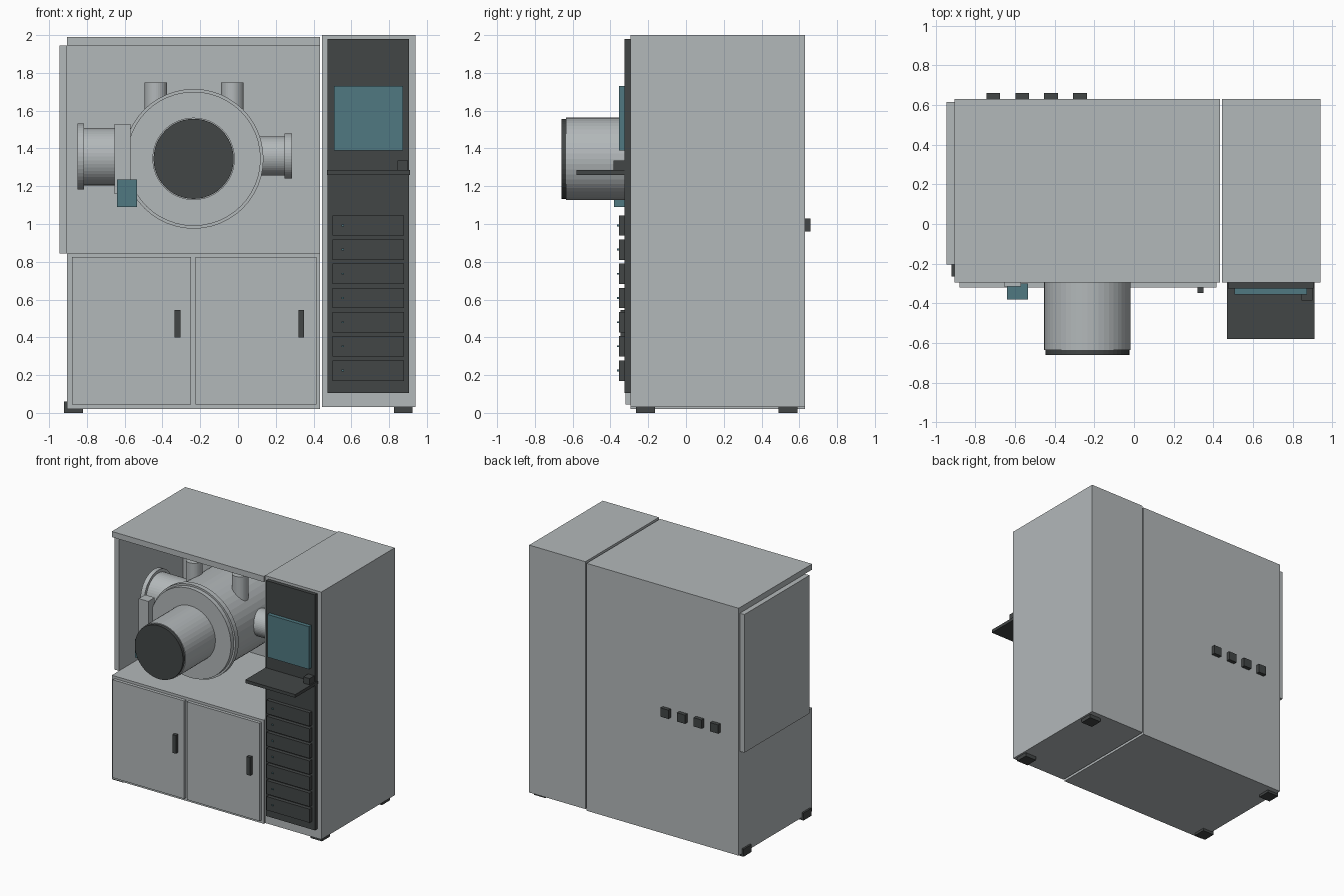
import bpy
from math import pi

cube = bpy.data.objects.get("Cube")
if cube:
    bpy.data.objects.remove(cube, do_unlink=True)


def material(name, colour):
    m = bpy.data.materials.new(name)
    m.use_nodes = True
    m.diffuse_color = (*colour, 1)
    m.node_tree.nodes["Principled BSDF"].inputs["Base Color"].default_value = (*colour, 1)
    return m


GREY = material("light grey", (0.45, 0.48, 0.49))
DARK = material("charcoal", (0.055, 0.061, 0.061))
TEAL = material("teal", (0.08, 0.19, 0.22))


def box(name, x, y, z, mat=GREY):
    """Box from its low and high limits on each axis."""
    lims = (x, y, z)
    bpy.ops.mesh.primitive_cube_add(size=1, location=[(a + b) / 2 for a, b in lims])
    ob = bpy.context.object
    ob.name = name
    ob.scale = [b - a for a, b in lims]
    ob.data.materials.append(mat)
    return ob


def tube(name, axis, centre, r, span, mat=GREY, sides=48):
    """Cylinder along an axis; centre gives the other two coordinates in order."""
    loc = list(centre)
    loc.insert("xyz".index(axis), sum(span) / 2)
    rot = {"x": (0, pi / 2, 0), "y": (pi / 2, 0, 0), "z": (0, 0, 0)}[axis]
    bpy.ops.mesh.primitive_cylinder_add(vertices=sides, radius=r, depth=span[1] - span[0],
                                        location=loc, rotation=rot)
    ob = bpy.context.object
    ob.name = name
    ob.data.materials.append(mat)
    return ob


FRONT, BACK = -0.295, 0.63
BAY = (-0.905, 0.435)

# Cabinet shell with an open bay above
box("lower_cabinet", BAY, (FRONT, BACK), (0.02, 0.845))
box("roof", BAY, (FRONT, BACK), (1.945, 1.99))
box("back_panel", BAY, (0.6, BACK), (0.845, 1.945))
box("side_panel", (-0.945, -0.905), (-0.205, 0.615), (0.845, 1.945))
box("tower", (0.445, 0.94), (FRONT, BACK), (0.03, 2.0))

# Doors and handles
for side, x, hx in (("right", (-0.88, -0.25), -0.32), ("left", (-0.225, 0.415), 0.335)):
    box(side + "_door", x, (-0.32, FRONT), (0.045, 0.825))
    box(side + "_handle", (hx - 0.015, hx + 0.015), (-0.347, -0.32), (0.4, 0.545), DARK)

# Feet
for x in (-0.92, 0.825):
    for y in (-0.265, 0.49):
        box("foot", (x, x + 0.1), (y, y + 0.1), (0, 0.06), DARK)

# Rear connectors
for i in range(4):
    x = -0.745 + i * 0.146
    box("rear_connector", (x, x + 0.07), (BACK, 0.66), (0.96, 1.03), DARK)

# Vacuum chamber
C = (-0.235, 1.345)
tube("chamber_body", "y", C, 0.335, (-0.2, 0.5))
tube("chamber_rear_flange", "y", C, 0.37, (-0.225, -0.185))
tube("chamber_front_flange", "y", C, 0.355, (-0.26, -0.225))
tube("front_barrel", "y", C, 0.218, (-0.635, -0.26))
tube("barrel_cap", "y", C, 0.212, (-0.66, -0.635), DARK)

# Ports around the chamber
for x in (-0.435, -0.03):
    tube("top_port", "z", (x, 0.07), 0.06, (1.5, 1.75), sides=32)
tube("right_port", "x", (0.16, 1.357), 0.152, (-0.815, -0.45))
tube("right_port_flange", "x", (0.16, 1.357), 0.175, (-0.85, -0.815))
tube("left_port", "x", (0.16, 1.36), 0.104, (0.0, 0.245))
tube("left_port_flange", "x", (0.16, 1.36), 0.12, (0.245, 0.285))
box("gate_valve", (-0.655, -0.57), (-0.315, -0.235), (1.16, 1.53))
box("valve_actuator", (-0.64, -0.535), (-0.382, -0.3), (1.09, 1.235), TEAL)

# Control rack on the tower
box("rack_panel", (0.475, 0.905), (-0.325, FRONT), (0.105, 1.98), DARK)
box("screen", (0.507, 0.873), (-0.355, -0.325), (1.39, 1.73), TEAL)
box("keyboard_shelf", (0.47, 0.91), (-0.58, FRONT), (1.26, 1.285), DARK)
box("control_knob", (0.845, 0.9), (-0.385, -0.325), (1.285, 1.335), DARK)
for i in range(7):
    z = 0.17 + i * 0.128
    box("rack_module", (0.5, 0.88), (-0.355, -0.325), (z, z + 0.108), DARK)
    box("indicator", (0.548, 0.562), (-0.364, -0.355), (z + 0.05, z + 0.059), TEAL)
